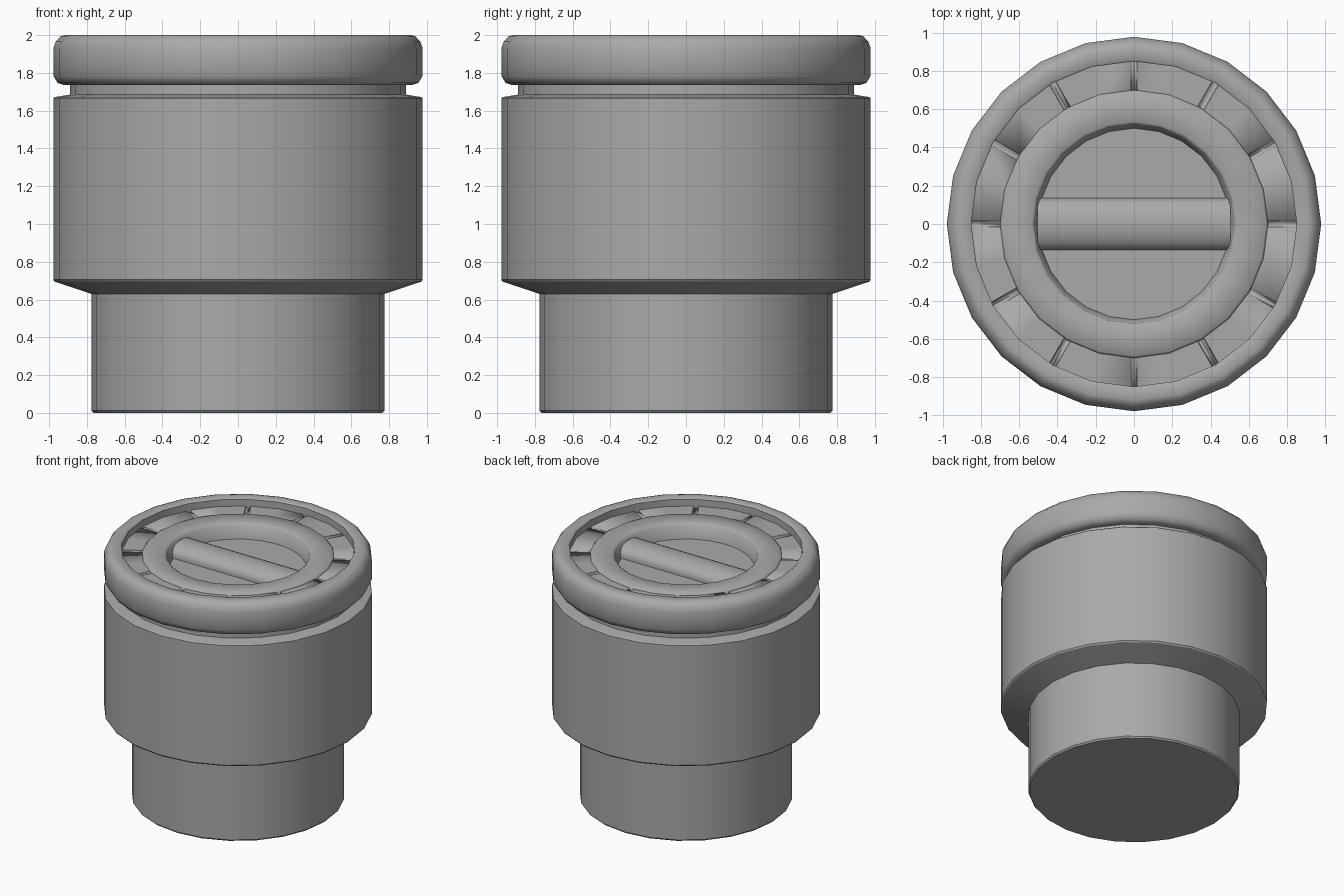
import bpy, bmesh, math
from mathutils import Matrix

SIDES = 24
old = bpy.data.objects.get("Cube")
if old:
    bpy.data.objects.remove(old)

# Single grey finish
grey = bpy.data.materials.new("plain_grey")
grey.use_nodes = True
tone = (0.4, 0.4, 0.4, 1)
grey.diffuse_color = tone
grey.node_tree.nodes["Principled BSDF"].inputs["Base Color"].default_value = tone


def finish(name, bm, angle=30):
    bmesh.ops.recalc_face_normals(bm, faces=bm.faces)
    mesh = bpy.data.meshes.new(name)
    bm.to_mesh(mesh)
    bm.free()
    mesh.materials.append(grey)
    obj = bpy.data.objects.new(name, mesh)
    bpy.context.collection.objects.link(obj)
    bpy.ops.object.select_all(action='DESELECT')
    obj.select_set(True)
    bpy.context.view_layer.objects.active = obj
    bpy.ops.object.shade_smooth_by_angle(angle=math.radians(angle))
    return obj


def lathe(name, profile, closed=False, angle=30):
    """Revolve (radius, height) points; closed joins the last point to the first."""
    bm = bmesh.new()
    verts = [bm.verts.new((r, 0, z)) for r, z in profile]
    edges = [bm.edges.new(pair) for pair in zip(verts, verts[1:])]
    if closed:
        edges.append(bm.edges.new((verts[-1], verts[0])))
    bmesh.ops.spin(bm, geom=verts + edges, axis=(0, 0, 1), cent=(0, 0, 0),
                   angle=math.tau, steps=SIDES, use_duplicate=False)
    bmesh.ops.remove_doubles(bm, verts=bm.verts, dist=0.0005)
    return finish(name, bm, angle)


# Stepped body: narrow foot, flared shoulder, wide barrel and recessed neck
lathe("body", [(0, 0), (0.765, 0), (0.775, 0.012), (0.775, 0.63), (0.97, 0.695),
               (0.978, 0.705), (0.978, 1.665), (0.97, 1.672), (0.89, 1.685),
               (0.89, 1.76), (0, 1.76)])

# Rounded outer rim
lathe("rim", [(0.85, 1.74), (0.92, 1.735), (0.955, 1.747), (0.978, 1.785),
              (0.978, 1.93), (0.965, 1.965), (0.94, 1.993), (0.92, 2), (0.86, 2),
              (0.85, 1.992)], closed=True, angle=40)

# Central hub with a shallow round recess
lathe("hub", [(0.70, 1.75), (0.70, 1.94), (0.69, 1.95), (0.535, 1.95),
              (0.522, 1.94), (0.50, 1.835), (0, 1.835)], angle=50)

# Dial ring, grooved at twelve even steps
ring = lathe("dial_ring", [(0.698, 1.76), (0.852, 1.76), (0.852, 1.938),
                           (0.698, 1.938)], closed=True)
bm = bmesh.new()
for i in range(12):
    place = (Matrix.Rotation(math.tau * i / 12, 4, 'Z')
             @ Matrix.Translation((0.775, 0, 1.938))
             @ Matrix.Rotation(math.pi / 2, 4, 'Y'))
    bmesh.ops.create_cone(bm, cap_ends=True, segments=12, radius1=0.019,
                          radius2=0.019, depth=0.25, matrix=place)
cutter = finish("groove_cutter", bm)
cutter.hide_render = True
cutter.hide_set(True)
cut = ring.modifiers.new("grooves", 'BOOLEAN')
cut.object = cutter
cut.operation = 'DIFFERENCE'
cut.solver = 'EXACT'

# Rounded grip bar across the recess
bm = bmesh.new()
half_width, steps = 0.135, 12
section = [(-half_width, 1.83)]
for i in range(steps + 1):
    a = math.pi * (1 - i / steps)
    section.append((half_width * math.cos(a), 1.85 + 0.08 * math.sin(a)))
section.append((half_width, 1.83))
face = bm.faces.new([bm.verts.new((-0.505, y, z)) for y, z in section])
moved = bmesh.ops.extrude_face_region(bm, geom=[face])["geom"]
bmesh.ops.translate(bm, vec=(1.01, 0, 0),
                    verts=[v for v in moved if isinstance(v, bmesh.types.BMVert)])
finish("grip_bar", bm, 40)
